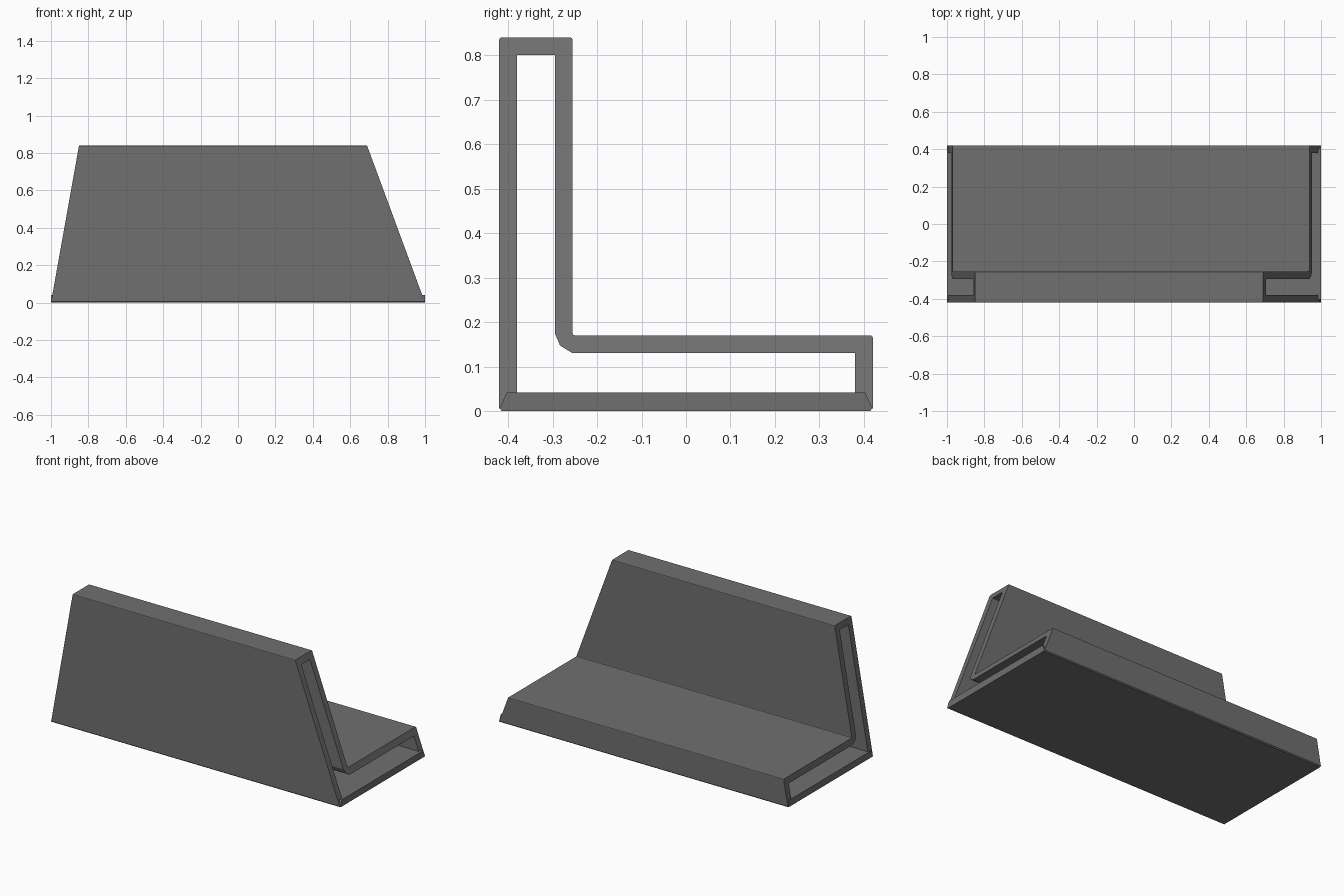
import bpy, bmesh

if "Cube" in bpy.data.objects:
    bpy.data.objects.remove(bpy.data.objects["Cube"])

H = 0.84
grey = bpy.data.materials.new("dark_grey")
grey.diffuse_color = (0.16, 0.16, 0.16, 1)
grey.use_nodes = True
grey.node_tree.nodes["Principled BSDF"].inputs["Base Color"].default_value = grey.diffuse_color


def slanted(z):
    # end positions lean inwards with height
    return -1 + 0.15 * z / H, 1 - 0.31 * z / H


def upright(z):
    return -1, 1


def prism(name, pts, ends, rounded=()):
    # closed y-z profile stretched along x; listed corners are softened
    bm = bmesh.new()
    a, b = [[bm.verts.new((ends(z)[i], y, z)) for y, z in pts] for i in (0, 1)]
    bm.faces.new(a)
    bm.faces.new(b)
    for i in range(len(pts)):
        j = (i + 1) % len(pts)
        bm.faces.new((a[i], a[j], b[j], b[i]))
    edges = [bm.edges.get((a[i], b[i])) for i in rounded]
    if edges:
        bmesh.ops.bevel(bm, geom=edges, offset=0.005, segments=2,
                        profile=0.5, affect='EDGES')
    bmesh.ops.recalc_face_normals(bm, faces=bm.faces)
    mesh = bpy.data.meshes.new(name)
    bm.to_mesh(mesh)
    bm.free()
    mesh.materials.append(grey)
    obj = bpy.data.objects.new(name, mesh)
    bpy.context.collection.objects.link(obj)


# Folded wall strip: front wall, top, inner riser, shelf, back lip
outer = [(-0.42, 0.006), (-0.42, H), (-0.255, H), (-0.255, 0.17),
         (0.42, 0.17), (0.42, 0.006)]
inner = [(-0.38, 0.036), (-0.38, 0.80), (-0.295, 0.80),
         (-0.295, 0.175), (-0.283, 0.147), (-0.255, 0.13),
         (0.38, 0.13), (0.38, 0.036)]
prism("folded_wall", outer + inner[::-1], slanted, (1, 2, 3, 4))

# Base plate with square ends and mitred long sides
base = [(-0.414, 0), (0.414, 0), (0.419, 0.006), (0.403, 0.042),
        (-0.403, 0.042), (-0.419, 0.006)]
prism("base_plate", base, upright)
